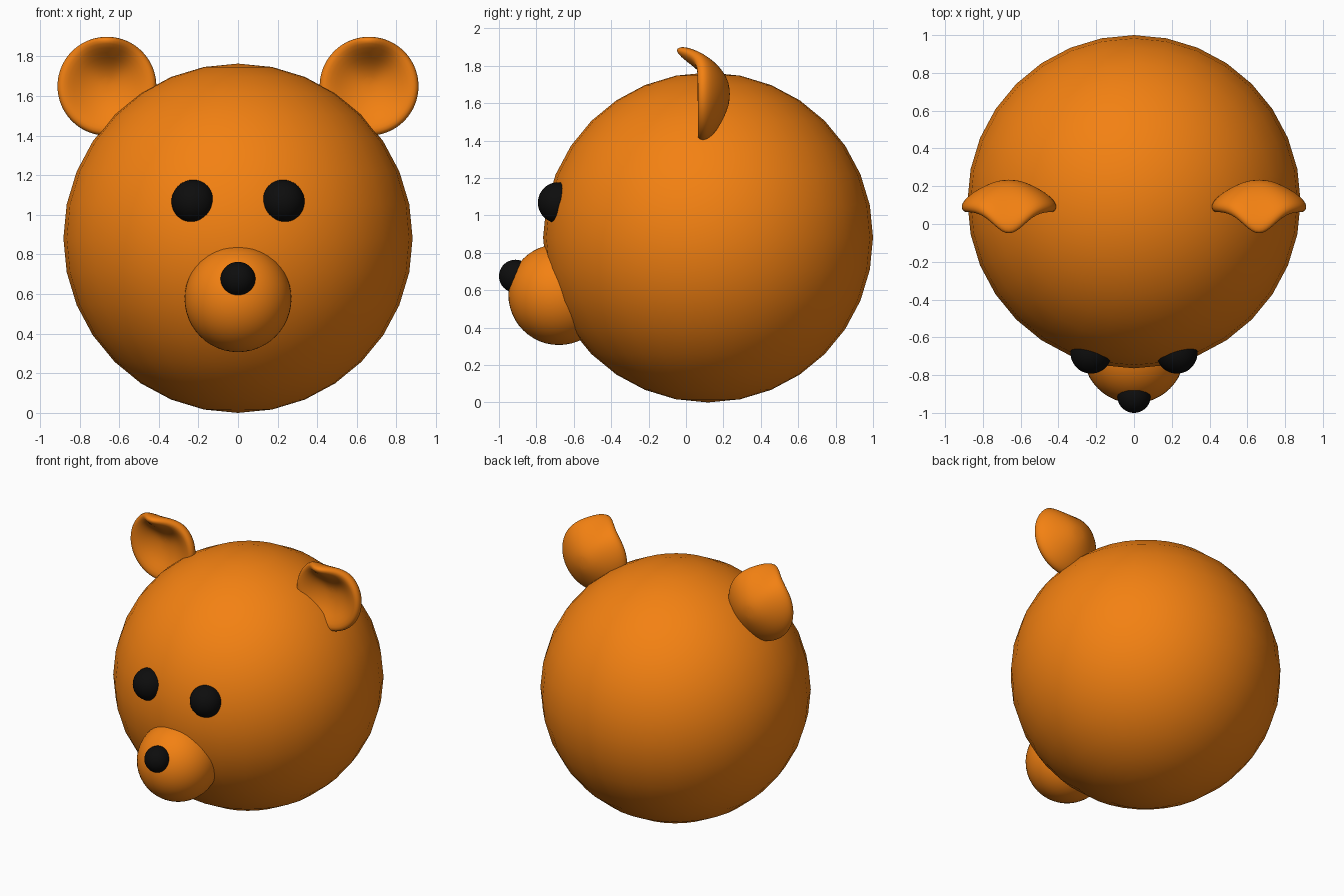
import bpy, bmesh, math
from mathutils import Vector

if "Cube" in bpy.data.objects:
    bpy.data.objects.remove(bpy.data.objects["Cube"])


def material(name, color):
    m = bpy.data.materials.new(name)
    m.diffuse_color = (*color, 1)
    m.use_nodes = True
    m.node_tree.nodes["Principled BSDF"].inputs["Base Color"].default_value = m.diffuse_color
    return m


ORANGE = material("orange", (0.9, 0.22, 0.006))
BLACK = material("black", (0.004, 0.004, 0.004))


def ball(name, center, radius, mat, segments=48, rings=24):
    bpy.ops.mesh.primitive_uv_sphere_add(segments=segments, ring_count=rings,
                                         radius=radius, location=center)
    ob = bpy.context.object
    ob.name = name
    ob.data.materials.append(mat)
    bpy.ops.object.shade_smooth()
    return ob


# Ear cross-section (radius, depth): back dome, rolled rim, shallow front bowl
EAR_PROFILE = [(0, .235), (.06, .23), (.12, .207), (.18, .175), (.225, .14),
               (.247, .112), (.253, .09), (.245, .067), (.22, .058),
               (.17, .078), (.12, .103), (.06, .12), (0, .125)]


def ear(name, x):
    bm = bmesh.new()
    verts = [bm.verts.new((0, y, r)) for r, y in EAR_PROFILE]
    edges = [bm.edges.new(pair) for pair in zip(verts, verts[1:])]
    bmesh.ops.spin(bm, geom=verts + edges, cent=(0, 0, 0), axis=(0, 1, 0),
                   angle=math.tau, steps=40)
    bmesh.ops.remove_doubles(bm, verts=bm.verts, dist=1e-4)
    bmesh.ops.recalc_face_normals(bm, faces=bm.faces)
    # Pull the top of the rim forward into a soft flap
    tip = Vector((0, .06, .25))
    for v in bm.verts:
        v.co.y -= .122 * math.exp(-((v.co - tip).length / .114) ** 2)
    for f in bm.faces:
        f.smooth = True
    mesh = bpy.data.meshes.new(name)
    bm.to_mesh(mesh)
    bm.free()
    mesh.materials.append(ORANGE)
    ob = bpy.data.objects.new(name, mesh)
    bpy.context.collection.objects.link(ob)
    ob.location = (x, 0, 1.65)
    sub = ob.modifiers.new("smooth", 'SUBSURF')
    sub.levels = sub.render_levels = 1


# Head, muzzle and nose
ball("head", (0, .118, .882), .882, ORANGE, 32, 16)
ball("muzzle", (0, -.68, .577), .27, ORANGE)
ball("nose", (0, -.912, .675), .088, BLACK)

# Paired eyes and ears
for side, s in (("left", -1), ("right", 1)):
    ball("eye_" + side, (s * .227, -.683, 1.068), .109, BLACK)
    ear("ear_" + side, s * .662)
